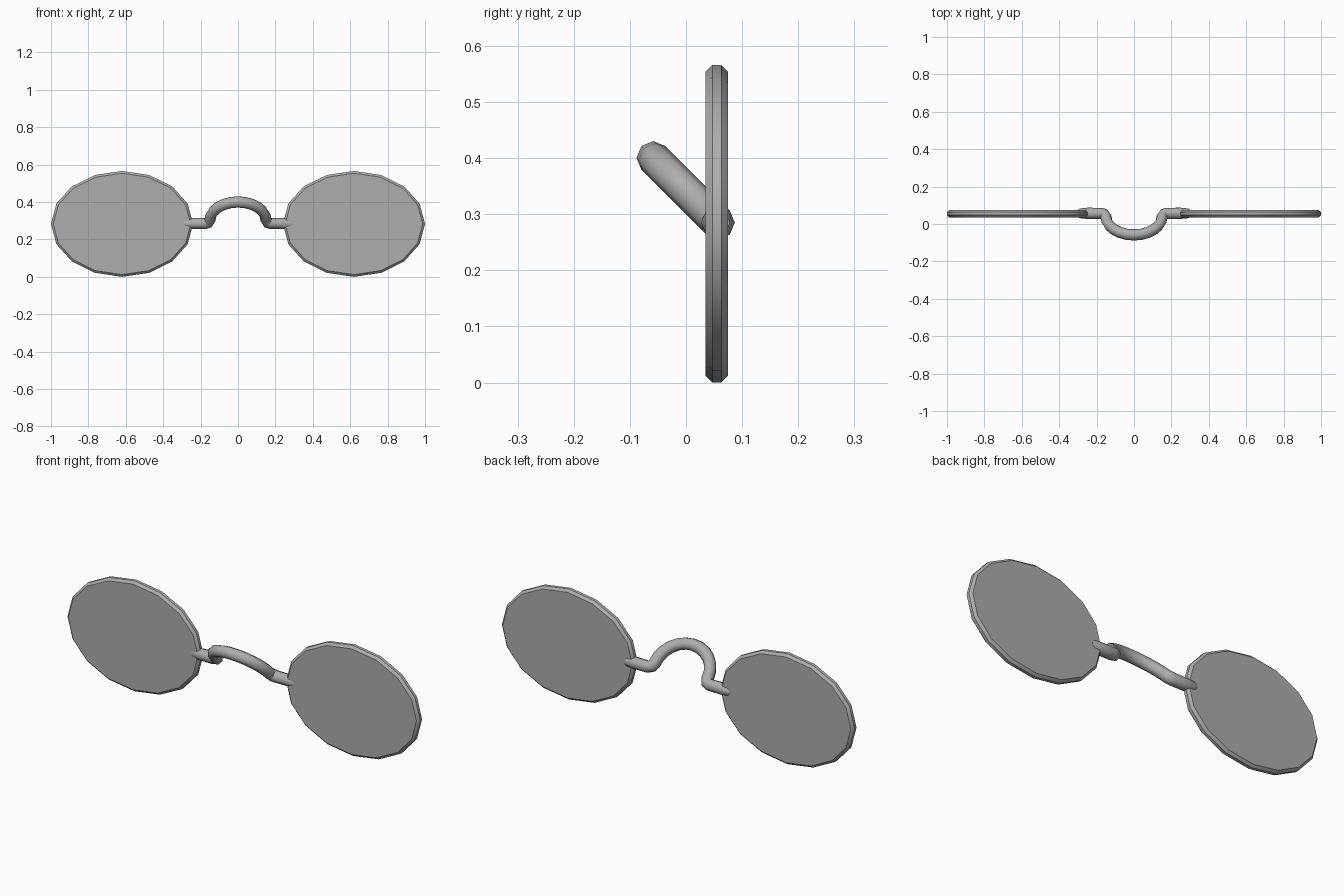
import bpy, bmesh, math
from mathutils import Matrix

if "Cube" in bpy.data.objects:
    bpy.data.objects.remove(bpy.data.objects["Cube"])

LENS_X, LENS_Y, MID_Z = 0.62, 0.055, 0.283
RX, RZ, THICK = 0.38, 0.283, 0.04

grey = bpy.data.materials.new("grey metal")
grey.diffuse_color = (0.42, 0.42, 0.42, 1)
grey.use_nodes = True
grey.node_tree.nodes["Principled BSDF"].inputs["Base Color"].default_value = grey.diffuse_color


def finish(obj, angle):
    obj.data.materials.clear()
    obj.data.materials.append(grey)
    bpy.ops.object.select_all(action='DESELECT')
    obj.select_set(True)
    bpy.context.view_layer.objects.active = obj
    bpy.ops.object.shade_smooth_by_angle(angle=math.radians(angle))


# Oval lens: 16-sided disc with chamfered rim
def make_lens(name, x):
    bm = bmesh.new()
    bmesh.ops.create_cone(bm, cap_ends=True, segments=16, radius1=1, radius2=1, depth=THICK)
    bm.verts.ensure_lookup_table()
    ang = math.atan2(bm.verts[0].co.y, bm.verts[0].co.x)
    bmesh.ops.rotate(bm, verts=bm.verts[:], matrix=Matrix.Rotation(-ang, 3, 'Z'))
    bmesh.ops.scale(bm, verts=bm.verts[:], vec=(RX, RZ, 1))
    caps = [f for f in bm.faces if len(f.verts) > 4]
    rim = list({e for f in caps for e in f.edges})
    bmesh.ops.bevel(bm, geom=rim, offset=0.012, segments=1, affect='EDGES', profile=0.5)
    bmesh.ops.rotate(bm, verts=bm.verts[:], matrix=Matrix.Rotation(math.pi / 2, 3, 'X'))
    bmesh.ops.translate(bm, verts=bm.verts[:], vec=(x, LENS_Y, MID_Z))
    bmesh.ops.recalc_face_normals(bm, faces=bm.faces[:])
    mesh = bpy.data.meshes.new(name)
    bm.to_mesh(mesh)
    bm.free()
    obj = bpy.data.objects.new(name, mesh)
    bpy.context.collection.objects.link(obj)
    finish(obj, 35)


make_lens("left_lens", -LENS_X)
make_lens("right_lens", LENS_X)

# Nose bridge: straight tapered ends and an arch leaning forward by 45 degrees
# Each point is (x, distance along the leaning plane, radius factor)
end = [(0.30, 0, 0.7), (0.285, 0, 0.88), (0.25, 0, 1), (0.175, 0, 1), (0.157, 0.008, 1)]
N = 12
arch = [(0.15 * math.cos(math.pi * i / N), 0.025 + 0.138 * math.sin(math.pi * i / N), 1)
        for i in range(N + 1)]
path = end + arch + [(-x, d, r) for x, d, r in reversed(end)]

curve = bpy.data.curves.new("bridge_path", 'CURVE')
curve.dimensions = '3D'
curve.bevel_depth = 0.03
curve.bevel_resolution = 2
curve.use_fill_caps = True
spline = curve.splines.new('POLY')
spline.points.add(len(path) - 1)
c = math.sqrt(0.5)
for p, (x, d, r) in zip(spline.points, path):
    p.co = (x, 0.057 - d * c, MID_Z + 0.002 + d * c, 1)
    p.radius = r
bridge = bpy.data.objects.new("nose_bridge", curve)
bpy.context.collection.objects.link(bridge)
bpy.ops.object.select_all(action='DESELECT')
bridge.select_set(True)
bpy.context.view_layer.objects.active = bridge
bpy.ops.object.convert(target='MESH')
finish(bpy.context.view_layer.objects.active, 60)
